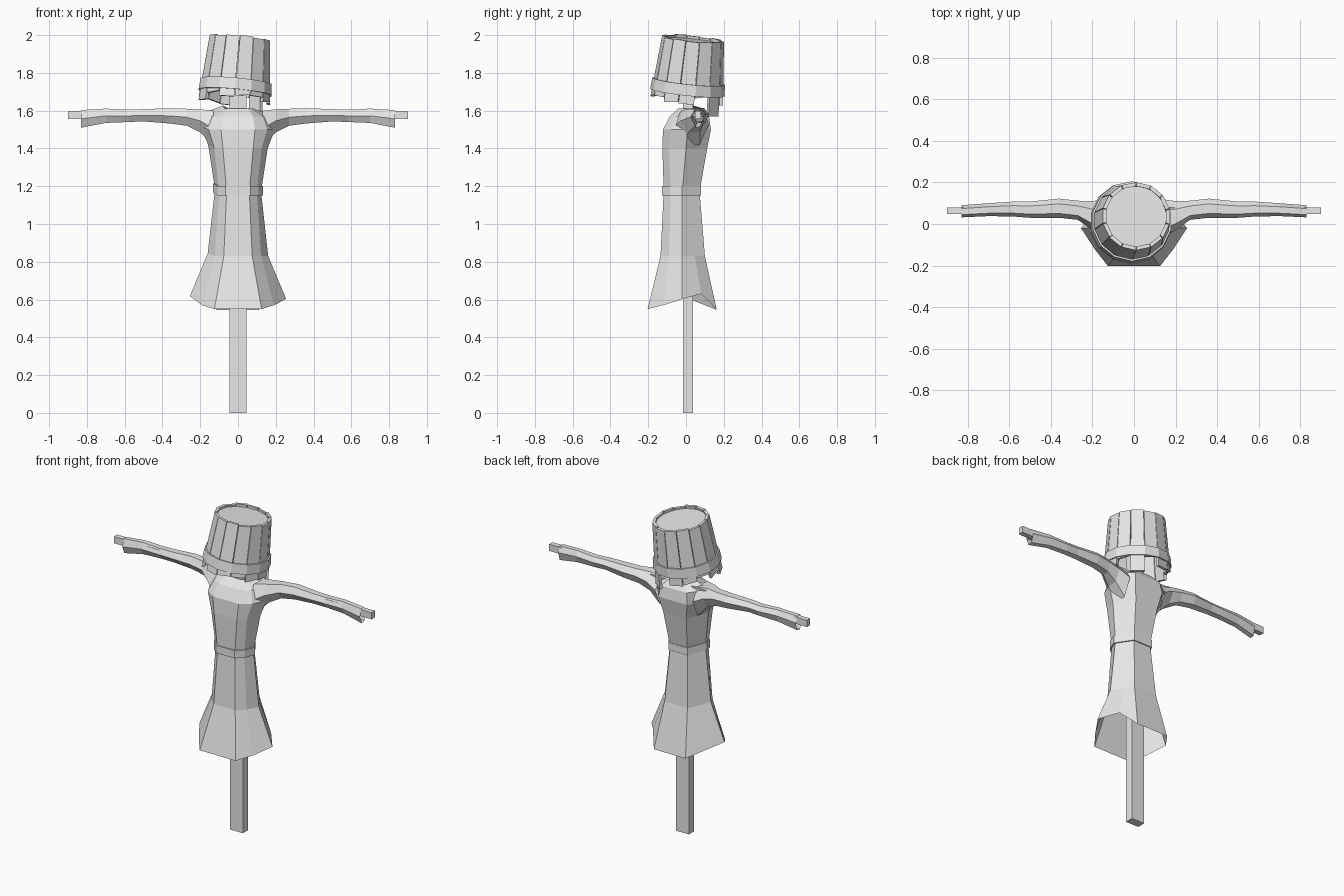
import bpy, bmesh, math
from mathutils import Vector, Matrix

if "Cube" in bpy.data.objects:
    bpy.data.objects.remove(bpy.data.objects["Cube"])

grey = bpy.data.materials.new("plain_grey")
grey.diffuse_color = (0.8, 0.8, 0.8, 1)
grey.use_nodes = True
grey.node_tree.nodes["Principled BSDF"].inputs["Base Color"].default_value = grey.diffuse_color


def finish(name, bm, matrix=None):
    bmesh.ops.recalc_face_normals(bm, faces=bm.faces)
    if matrix:
        bm.transform(matrix)
    me = bpy.data.meshes.new(name)
    bm.to_mesh(me)
    bm.free()
    me.materials.append(grey)
    ob = bpy.data.objects.new(name, me)
    bpy.context.collection.objects.link(ob)
    return ob


def box(name, lo, hi):
    bm = bmesh.new()
    lo, hi = Vector(lo), Vector(hi)
    bmesh.ops.create_cube(bm, size=1)
    for v in bm.verts:
        v.co = Vector((v.co[i] * (hi[i] - lo[i]) + (hi[i] + lo[i]) / 2 for i in range(3)))
    return finish(name, bm)


def loft(bm, rings, loop=False):
    """Skin a list of closed rings with quads."""
    vs = [[bm.verts.new(p) for p in r] for r in rings]
    pairs = list(zip(vs, vs[1:])) + ([(vs[-1], vs[0])] if loop else [])
    for a, b in pairs:
        n = len(a)
        for i in range(n):
            bm.faces.new((a[i], a[(i + 1) % n], b[(i + 1) % n], b[i]))


# wooden cross
box("post", (-0.045, -0.016, 0), (0.045, 0.036, 1.95))
box("crossbar", (-0.9, 0.047, 1.555), (0.9, 0.08, 1.597))


# tunic body: half outline (front corner, front side, side, back corner)
def body_ring(half, heights, grow=1.0):
    f, m, s, b = half
    tear = (s[0] * .45 + b[0] * .55, s[1] * .45 + b[1] * .55)
    pts = []
    for p, z in zip((f, m, s, tear, b), heights):
        pts.append((p[0] * grow, (p[1] + .02) * grow - .02, z))
    for p, z in zip((b, s, m, f), (heights[4], heights[2] + .015, heights[1], heights[0])):
        pts.append((-p[0] * grow, (p[1] + .02) * grow - .02, z))
    return pts


waist = [(.06, -.118), (.10, -.08), (.122, -.02), (.06, .072)]
levels = [
    (0.83, [(.075, -.135), (.122, -.09), (.16, -.02), (.08, .10)]),
    (1.17, waist),
    (1.40, [(.08, -.125), (.125, -.09), (.157, 0), (.08, .112)]),
    (1.50, [(.09, -.122), (.155, -.08), (.195, .01), (.10, .132)]),
    (1.57, [(.08, -.085), (.13, -.05), (.19, .04), (.09, .122)]),
    (1.612, [(.05, -.04), (.07, -.01), (.08, .04), (.05, .09)]),
]
hem = [(.125, -.203), (.19, -.12), (.255, -.02), (.11, .163)]
rings = [body_ring(hem, (.55, .57, .603, .63, .545))]
rings += [body_ring(h, [z] * 5) for z, h in levels]
bm = bmesh.new()
loft(bm, rings)
finish("tunic_body", bm)

# belt
bm = bmesh.new()
loft(bm, [body_ring(waist, [z] * 5, g) for z, g in
          ((1.152, 1.02), (1.152, 1.09), (1.2, 1.09), (1.2, 1.02))], loop=True)
finish("belt", bm)

# sleeves: x, y range, z range
sleeve = [(.13, -.07, .12, 1.41, 1.600), (.20, -.03, .11, 1.485, 1.607),
          (.27, .02, .112, 1.52, 1.610), (.36, .03, .122, 1.532, 1.613),
          (.50, .03, .108, 1.543, 1.608), (.58, .036, .108, 1.54, 1.605),
          (.70, .038, .10, 1.535, 1.611), (.83, .032, .09, 1.51, 1.603)]
for side, label in ((-1, "left"), (1, "right")):
    rings = []
    for x, y0, y1, z0, z1 in sleeve:
        cy, cz, ry, rz = (y0 + y1) / 2, (z0 + z1) / 2, (y1 - y0) / 2, (z1 - z0) / 2
        rings.append([(side * x, cy + ry * c, cz + rz * s) for c, s in
                      ((1, .2), (.45, 1), (-.55, 1), (-1, 0), (-.4, -1), (.5, -.9))])
    bm = bmesh.new()
    loft(bm, rings)
    finish("sleeve_" + label, bm)

# upturned wooden bucket, built downwards from its base then tilted
axis = Vector((.09, .105, 1)).normalized()
tilt = Matrix.Translation((.01, .037, 1.978)) @ axis.to_track_quat('Z', 'Y').to_matrix().to_4x4()
# undo the twist so that stave angles match world directions
xdir = (Vector((1, 0, 0)) - axis * axis.x).normalized()
ydir = axis.cross(xdir)
rot = Matrix((xdir, ydir, axis)).transposed().to_4x4()
tilt = Matrix.Translation((.01, .037, 1.978)) @ rot
N, THICK = 14, .018
STEP = 2 * math.pi / N


def radius(depth):
    return .165 + .085 * depth


def polar(r, a, z):
    return (r * math.cos(a), r * math.sin(a), z)


# staves with uneven broken ends
lengths = [.33, .295, .385, .29, .335, .33, .30, .33, .345, .31, .325, .32, .31, .335]
bm = bmesh.new()
for k, length in enumerate(lengths):
    top = -.003 * (k % 3)
    a0, a1 = (k - .48) * STEP, (k + .48) * STEP
    ends = []
    for depth, skew in ((top, 0), (length, .012 * (k % 2))):
        ro = radius(depth)
        ri = ro - THICK
        ends.append([polar(ro, a0, -depth), polar(ro, a1, -depth + skew),
                     polar(ri, a1, -depth + skew), polar(ri, a0, -depth)])
    first = len(bm.verts)
    loft(bm, ends)
    bm.verts.ensure_lookup_table()
    bm.faces.new(bm.verts[first:first + 4])
    bm.faces.new(bm.verts[first + 4:first + 8])
finish("bucket_staves", bm, tilt)

# hoop
bm = bmesh.new()
loft(bm, [[polar(radius(d) + o, (k + .5) * STEP, -d) for k in range(N)]
          for d, o in ((.225, 0), (.225, .009), (.285, .009), (.285, 0))], loop=True)
finish("bucket_hoop", bm, tilt)

# recessed base of the bucket
bm = bmesh.new()
bmesh.ops.create_cone(bm, cap_ends=True, segments=N, radius1=.15, radius2=.15, depth=.015,
                      matrix=Matrix.Translation((0, 0, -.018)) @ Matrix.Rotation(STEP / 2, 4, 'Z'))
finish("bucket_base", bm, tilt)
